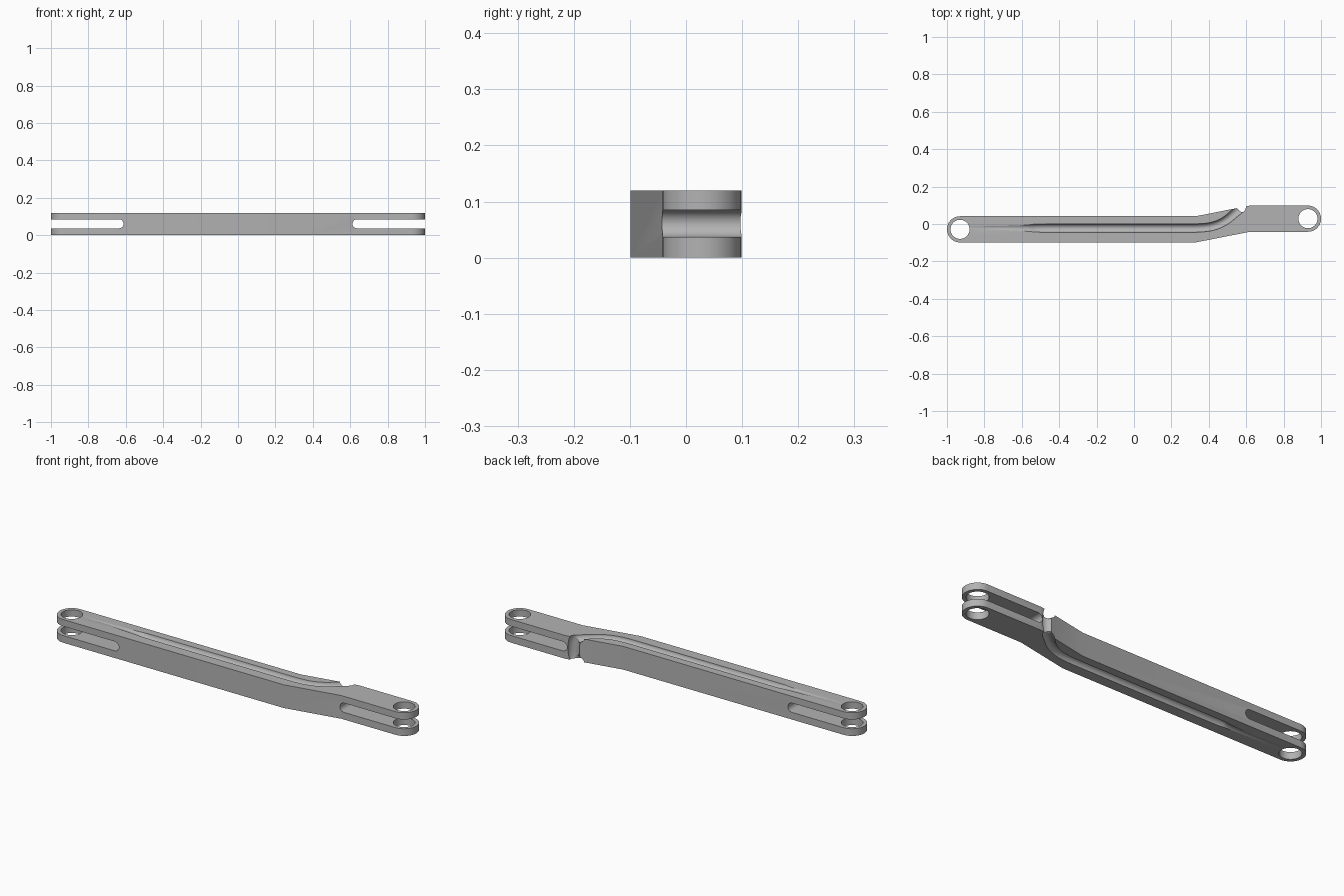
import bpy, bmesh, math

if "Cube" in bpy.data.objects:
    bpy.data.objects.remove(bpy.data.objects["Cube"], do_unlink=True)

HEIGHT, R, OFF, END = 0.12, 0.07, 0.0285, 0.93

grey = bpy.data.materials.new("light grey")
grey.use_nodes = True
grey.diffuse_color = (0.45, 0.45, 0.45, 1)
grey.node_tree.nodes["Principled BSDF"].inputs["Base Color"].default_value = (0.45, 0.45, 0.45, 1)


def prism(name, points, depth):
    """Extrude a closed outline of 3D points along a vector."""
    bm = bmesh.new()
    face = bm.faces.new([bm.verts.new(p) for p in points])
    new = bmesh.ops.extrude_face_region(bm, geom=[face])["geom"]
    bmesh.ops.translate(bm, vec=depth, verts=[v for v in new if isinstance(v, bmesh.types.BMVert)])
    bmesh.ops.recalc_face_normals(bm, faces=bm.faces)
    mesh = bpy.data.meshes.new(name)
    bm.to_mesh(mesh)
    bm.free()
    mesh.materials.append(grey)
    obj = bpy.data.objects.new(name, mesh)
    bpy.context.collection.objects.link(obj)
    return obj


def arc(cx, cy, r, start, end, n=24):
    angles = [math.radians(start + (end - start) * i / n) for i in range(n + 1)]
    return [(cx + r * math.cos(a), cy + r * math.sin(a)) for a in angles]


# Offset bar with round ends
low, high = -OFF - R, -OFF + R
outline = arc(-END, -OFF, R, 90, 270) + [(0.33, low), (0.62, -high)]
outline += arc(END, OFF, R, -90, 90) + [(0.62, -low), (0.33, high)]
bar = prism("link_bar", [(x, y, 0) for x, y in outline], (0, 0, HEIGHT))

cutters = []
for side, name in ((-1, "right"), (1, "left")):
    # Pin hole
    ring = arc(side * END, side * OFF, 0.051, 0, 360, 48)[:-1]
    cutters.append(prism(name + "_pin_hole_cutter", [(x, y, -0.1) for x, y in ring], (0, 0, 0.4)))
    # Fork slot with rounded inner end
    profile = arc(0.636, 0.061, 0.024, 90, 270) + [(1.2, 0.037), (1.2, 0.085)]
    cutters.append(prism(name + "_fork_slot_cutter", [(side * x, -0.3, z) for x, z in profile], (0, 0.6, 0)))

# Cable groove: along the top, around the back edge, and back along the underside
half = [(-0.88, -0.02, 0.0215, 1), (-0.57, -0.022, 0.0195, 1), (-0.52, -0.022, 0.002, 1),
        (-0.45, -0.022, 0, 1), (0.25, -0.022, 0, 1), (0.36, -0.022, 0, 1), (0.43, -0.012, 0, 1),
        (0.49, 0.016, 0, 1), (0.535, 0.055, 0, 1.05), (0.57, 0.088, 0, 1.2), (0.578, 0.094, -0.03, 1.35)]
path = [(x, y, HEIGHT + dz, r) for x, y, dz, r in half]
path += [(x, y, -dz, r) for x, y, dz, r in reversed(half)]
curve = bpy.data.curves.new("groove_path", "CURVE")
curve.dimensions = "3D"
curve.bevel_depth = 0.0225
curve.bevel_resolution = 6
curve.use_fill_caps = True
spline = curve.splines.new("NURBS")
spline.points.add(len(path) - 1)
for point, (x, y, z, r) in zip(spline.points, path):
    point.co = (x, y, z, 1)
    point.radius = r
spline.order_u = 3
spline.use_endpoint_u = True
spline.resolution_u = 6
temp = bpy.data.objects.new("groove_path", curve)
bpy.context.collection.objects.link(temp)
mesh = bpy.data.meshes.new_from_object(temp.evaluated_get(bpy.context.evaluated_depsgraph_get()))
bpy.data.objects.remove(temp)
bm = bmesh.new()
bm.from_mesh(mesh)
bmesh.ops.remove_doubles(bm, verts=bm.verts, dist=0.00001)
bmesh.ops.recalc_face_normals(bm, faces=bm.faces)
bm.to_mesh(mesh)
bm.free()
mesh.materials.clear()
mesh.materials.append(grey)
groove = bpy.data.objects.new("cable_groove_cutter", mesh)
bpy.context.collection.objects.link(groove)
cutters.append(groove)

# Cut everything, then bake and remove the cutters
for cutter in cutters:
    cutter.hide_render = True
    mod = bar.modifiers.new(cutter.name, "BOOLEAN")
    mod.operation = "DIFFERENCE"
    mod.solver = "EXACT"
    mod.object = cutter
bpy.context.view_layer.update()
bar.data = bpy.data.meshes.new_from_object(bar.evaluated_get(bpy.context.evaluated_depsgraph_get()))
bar.modifiers.clear()
for cutter in cutters:
    bpy.data.objects.remove(cutter, do_unlink=True)

bpy.ops.object.select_all(action="DESELECT")
bar.select_set(True)
bpy.context.view_layer.objects.active = bar
bpy.ops.object.shade_smooth_by_angle(angle=math.radians(25))
